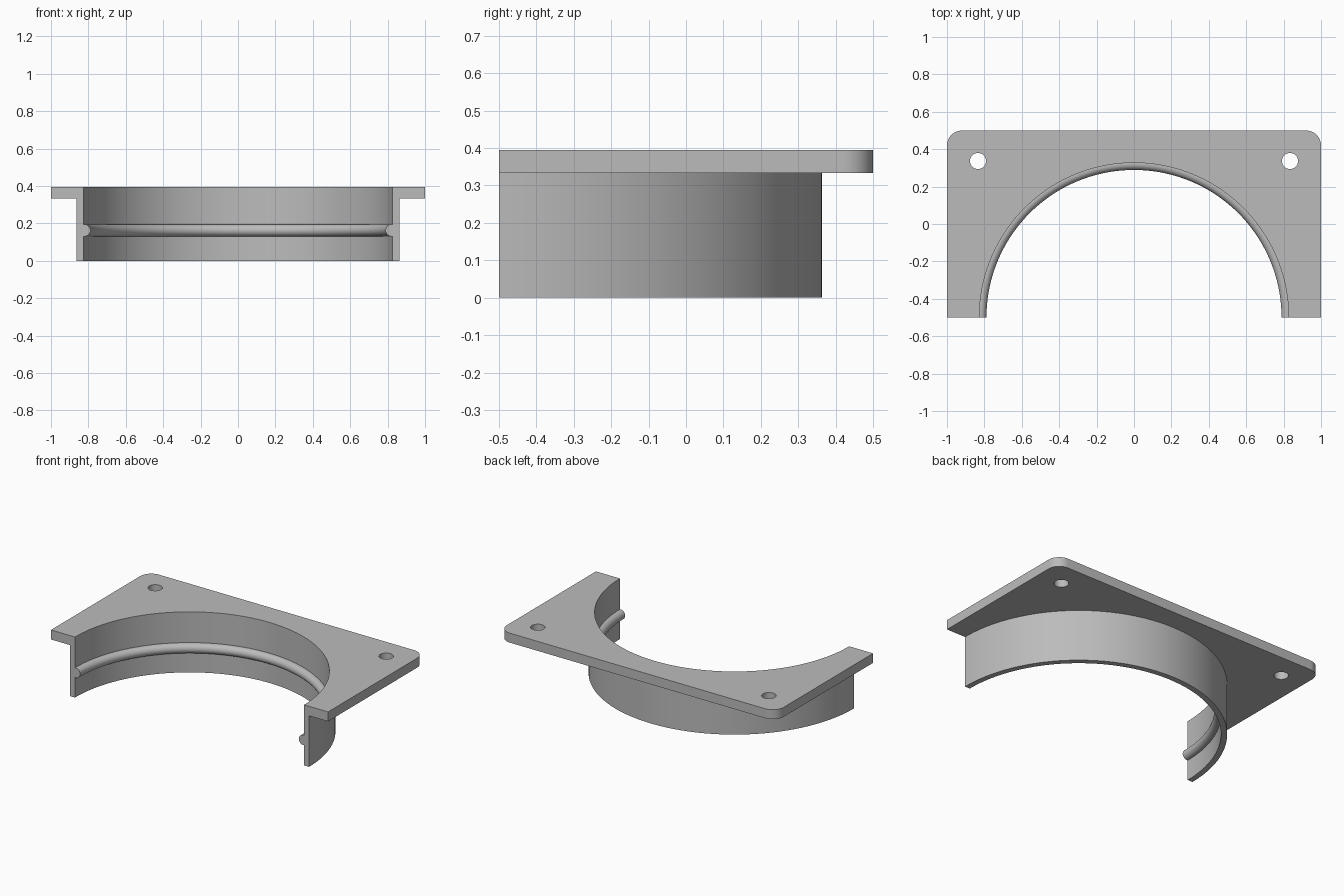
import bpy, bmesh
from math import sin, cos, pi, radians, acos
from mathutils import Vector

cube = bpy.data.objects.get("Cube")
if cube:
    bpy.data.objects.remove(cube, do_unlink=True)

FRONT, BACK = -0.5, 0.5          # front cut plane and back edge
BORE, OUTER = 0.827, 0.863       # collar radii
PLATE_BOTTOM, PLATE_TOP = 0.333, 0.395
CORNER = 0.08
STEPS = 72

grey = bpy.data.materials.new("plain grey")
grey.use_nodes = True
colour = (0.5, 0.5, 0.5, 1)
grey.diffuse_color = colour
grey.node_tree.nodes["Principled BSDF"].inputs["Base Color"].default_value = colour


def arc(cx, cy, r, start, end, n):
    """Points along a circular arc, angles in radians."""
    angles = [start + (end - start) * i / n for i in range(n + 1)]
    return [(cx + r * cos(a), cy + r * sin(a)) for a in angles]


def finish(name, bm):
    bmesh.ops.recalc_face_normals(bm, faces=bm.faces[:])
    mesh = bpy.data.meshes.new(name)
    bm.to_mesh(mesh)
    bm.free()
    mesh.materials.append(grey)
    obj = bpy.data.objects.new(name, mesh)
    bpy.context.collection.objects.link(obj)
    bpy.ops.object.select_all(action='DESELECT')
    obj.select_set(True)
    bpy.context.view_layer.objects.active = obj
    bpy.ops.object.shade_smooth_by_angle(angle=radians(30))
    return obj


# Mounting plate: arched outline with rounded back corners and two bolt holes
outline = arc(0, FRONT, BORE, pi, 0, STEPS)
outline += [(1, FRONT)]
outline += arc(1 - CORNER, BACK - CORNER, CORNER, 0, pi / 2, 12)
outline += arc(CORNER - 1, BACK - CORNER, CORNER, pi / 2, pi, 12)
outline += [(-1, FRONT)]
loops = [outline]
for side in (-1, 1):
    loops.append(arc(side * 0.834, 0.337, 0.043, 0, 2 * pi, 32)[:-1])

bm = bmesh.new()
edges = []
for loop in loops:
    verts = [bm.verts.new((x, y, PLATE_BOTTOM)) for x, y in loop]
    edges += [bm.edges.new((verts[i - 1], verts[i])) for i in range(len(verts))]
bmesh.ops.triangle_fill(bm, use_beauty=True, edges=edges, normal=Vector((0, 0, 1)))
raised = bmesh.ops.extrude_face_region(bm, geom=bm.faces[:])["geom"]
bmesh.ops.translate(bm, vec=(0, 0, PLATE_TOP - PLATE_BOTTOM),
                    verts=[g for g in raised if isinstance(g, bmesh.types.BMVert)])
finish("mounting_plate", bm)

# Half collar: wall section with a rounded inner bead, swept through 180 degrees
bead_x, bead_z, bead_r = 0.821, 0.163, 0.032
meet = acos((BORE - bead_x) / bead_r)
section = [(BORE, 0), (OUTER, 0), (OUTER, PLATE_BOTTOM), (BORE, PLATE_BOTTOM)]
section += arc(bead_x, bead_z, bead_r, meet, 2 * pi - meet, 16)

bm = bmesh.new()
rings = []
for i in range(STEPS + 1):
    a = pi - pi * i / STEPS
    rings.append([bm.verts.new((r * cos(a), FRONT + r * sin(a), z)) for r, z in section])
for one, two in zip(rings, rings[1:]):
    for j in range(len(section)):
        bm.faces.new((one[j - 1], one[j], two[j], two[j - 1]))
bm.faces.new(rings[0])
bm.faces.new(rings[-1])
finish("half_collar", bm)
